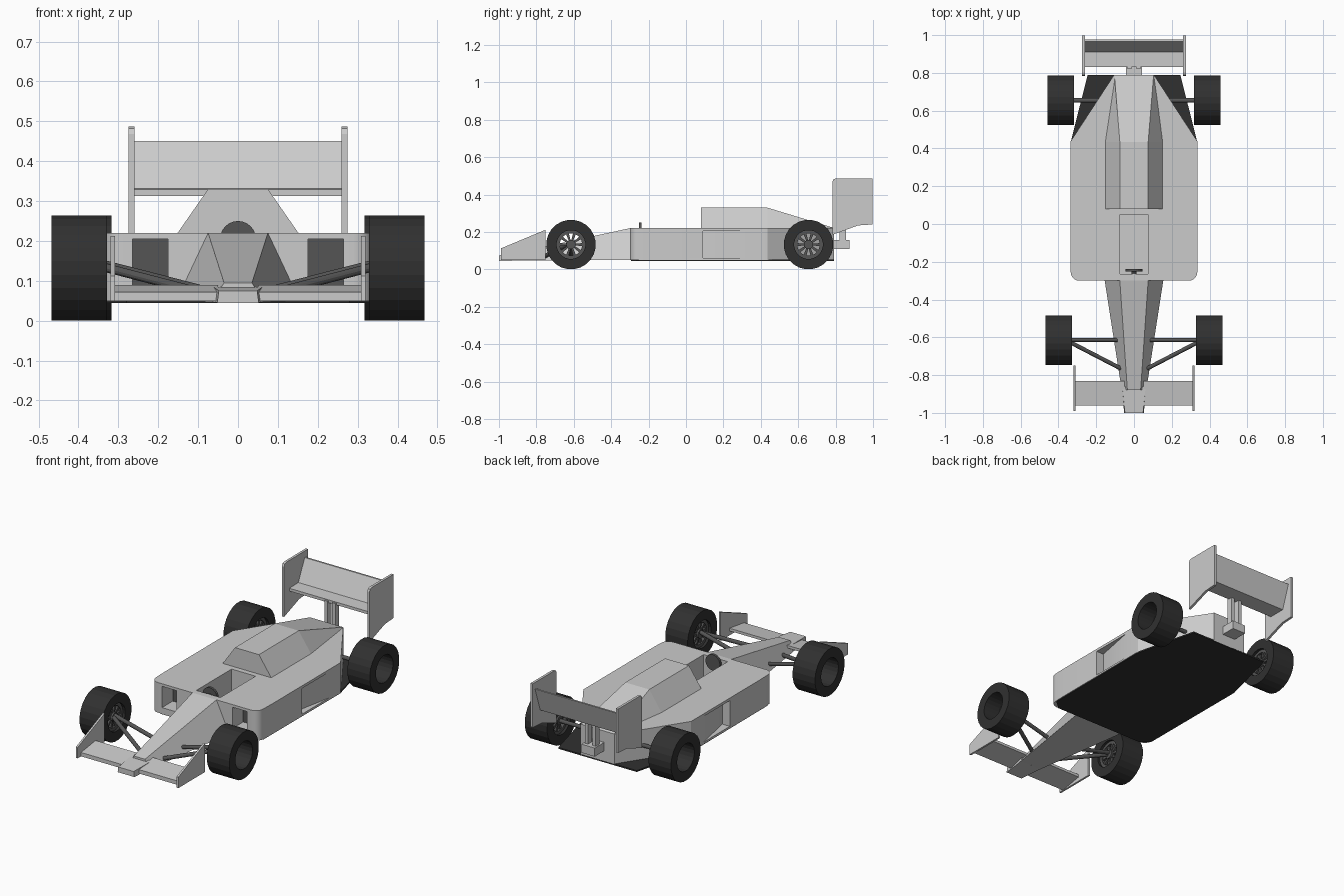
import bpy, bmesh, math
from mathutils import Vector, Matrix

if "Cube" in bpy.data.objects:
    bpy.data.objects.remove(bpy.data.objects["Cube"])


def material(name, v):
    m = bpy.data.materials.new(name)
    m.diffuse_color = (v, v, v, 1)
    m.use_nodes = True
    m.node_tree.nodes["Principled BSDF"].inputs["Base Color"].default_value = m.diffuse_color
    return m


BLACK = material("rubber_black", 0.03)
DARK = material("dark_grey", 0.09)


def finish(name, bm, mat=None):
    bmesh.ops.recalc_face_normals(bm, faces=bm.faces)
    me = bpy.data.meshes.new(name)
    bm.to_mesh(me)
    bm.free()
    ob = bpy.data.objects.new(name, me)
    bpy.context.collection.objects.link(ob)
    if mat:
        me.materials.append(mat)
    return ob


def loft(name, rings, mat=None, wrap=False):
    """Skin equal-length rings of 3D points, capped or wrapped around."""
    bm = bmesh.new()
    vs = [[bm.verts.new(p) for p in r] for r in rings]
    n = len(rings[0])
    pairs = list(zip(vs, vs[1:])) + ([(vs[-1], vs[0])] if wrap else [])
    for a, b in pairs:
        for i in range(n):
            j = (i + 1) % n
            bm.faces.new((a[i], a[j], b[j], b[i]))
    if not wrap:
        bm.faces.new(vs[0])
        bm.faces.new(vs[-1])
    return finish(name, bm, mat)


def plan(name, pts, z0, z1, mat=None):
    return loft(name, [[(x, y, z) for x, y in pts] for z in (z0, z1)], mat)


def side(name, pts, x0, x1, mat=None):
    return loft(name, [[(x, y, z) for y, z in pts] for x in (x0, x1)], mat)


def box(name, x0, x1, y0, y1, z0, z1, mat=None):
    return plan(name, [(x0, y0), (x1, y0), (x1, y1), (x0, y1)], z0, z1, mat)


def trapezoid(y, wb, zb, wt, zt):
    return [(-wb, y, zb), (wb, y, zb), (wt, y, zt), (-wt, y, zt)]


def rod(name, a, b, r, mat=None, n=12):
    a, b = Vector(a), Vector(b)
    bm = bmesh.new()
    rot = (b - a).to_track_quat('Z', 'Y').to_matrix().to_4x4()
    bmesh.ops.create_cone(bm, cap_ends=True, segments=n, radius1=r, radius2=r,
                          depth=(b - a).length,
                          matrix=Matrix.Translation((a + b) / 2) @ rot)
    return finish(name, bm, mat)


def ring(name, x0, x1, cy, cz, ri, ro, n, mat):
    secs = []
    for i in range(n):
        t = 2 * math.pi * (i + 0.5) / n
        secs.append([(x, cy + r * math.cos(t), cz + r * math.sin(t))
                     for x, r in ((x0, ri), (x0, ro), (x1, ro), (x1, ri))])
    return loft(name, secs, mat, wrap=True)


# main body with rounded front corners and tapered tail
half = [(0.335 - 0.045 * (1 - math.sin(t)), -0.255 - 0.045 * math.cos(t) + 0.0)
        for t in [math.pi / 2 * i / 6 for i in range(7)]]
half = half + [(0.337, -0.18), (0.337, 0.435), (0.105, 0.79)]
body = plan("body", half + [(-x, y) for x, y in reversed(half)], 0.05, 0.22)

# openings: cockpit, front inlets, wedge-shaped side outlets
cutters = [box("cockpit_cutter", -0.075, 0.075, -0.265, 0.05, 0.09, 0.3)]
for s in (1, -1):
    cutters.append(box("inlet_cutter", s * 0.175, s * 0.265, -0.35, -0.2, 0.085, 0.205))
    cutters.append(plan("outlet_cutter", [(s * 0.29, 0.09), (s * 0.36, 0.09),
                                          (s * 0.36, 0.33), (s * 0.337, 0.33)], 0.06, 0.205))
bpy.context.view_layer.objects.active = body
for c in cutters:
    m = body.modifiers.new("cut", 'BOOLEAN')
    m.object = c
    m.solver = 'EXACT'
    bpy.ops.object.modifier_apply(modifier=m.name)
    bpy.data.objects.remove(c)
body.select_set(True)
bpy.ops.object.shade_smooth_by_angle(angle=math.radians(25))

# engine cover, nose, nose tip and floor
loft("engine_cover", [trapezoid(0.08, 0.155, 0.215, 0.075, 0.33),
                      trapezoid(0.435, 0.155, 0.215, 0.075, 0.33),
                      trapezoid(0.79, 0.105, 0.21, 0.104, 0.222)])
loft("nose", [trapezoid(-0.30, 0.155, 0.05, 0.075, 0.22),
              trapezoid(-0.88, 0.065, 0.047, 0.035, 0.095)])
loft("nose_tip", [trapezoid(-0.86, 0.066, 0.047, 0.062, 0.085),
                  trapezoid(-1.0, 0.052, 0.045, 0.048, 0.075)])
plan("floor", [(0.28, -0.295), (0.333, -0.25), (0.335, 0.435), (0.245, 0.79),
               (-0.245, 0.79), (-0.335, 0.435), (-0.333, -0.25), (-0.28, -0.295)],
     0.045, 0.053, BLACK)

# steering wheel and column
rod("steering_wheel", (0, -0.252, 0.205), (0, -0.238, 0.205), 0.045, DARK, 24)
rod("steering_column", (0, -0.27, 0.2), (0, -0.25, 0.205), 0.014, DARK)

# rear wing and its mount
side("rear_wing", [(0.83, 0.313), (0.83, 0.329), (0.91, 0.331), (0.967, 0.45),
                   (0.977, 0.45), (0.93, 0.313)], -0.265, 0.265)
box("rear_wing_mount", -0.042, 0.042, 0.78, 0.875, 0.11, 0.158)

for s in (1, -1):
    side("rear_wing_endplate", [(0.783, 0.185), (0.783, 0.468), (0.789, 0.482),
                                (0.803, 0.487), (0.997, 0.487), (0.997, 0.24),
                                (0.92, 0.235)], s * 0.26, s * 0.274)
    box("rear_wing_post", s * 0.014, s * 0.034, 0.82, 0.855, 0.15, 0.325)
    # front wing
    side("front_wing", [(-0.96, 0.05), (-0.96, 0.072), (-0.83, 0.09), (-0.83, 0.075)],
         s * 0.05, s * 0.313)
    side("front_wing_endplate", [(-0.99, 0.05), (-0.99, 0.112), (-0.75, 0.212),
                                 (-0.75, 0.05)], s * 0.309, s * 0.32)
    # dark panels inside the inlets
    box("inlet_panel", s * 0.175, s * 0.265, -0.204, -0.198, 0.085, 0.205, DARK)
    # suspension arms
    for a, b in (((0.34, -0.615, 0.142), (0.08, -0.615, 0.075)),
                 ((0.34, -0.625, 0.135), (0.07, -0.765, 0.065)),
                 ((0.34, 0.655, 0.13), (0.1, 0.655, 0.13))):
        rod("suspension_arm", (s * a[0], a[1], a[2]), (s * b[0], b[1], b[2]), 0.011, DARK)
    # wheels: tyre tube with a spoked rim near the inner face
    for cy, xi in ((-0.615, 0.328), (0.655, 0.317)):
        R = 0.1325
        ring("tyre", s * xi, s * (xi + 0.14), cy, R, 0.077, R, 24, BLACK)
        ring("rim", s * (xi + 0.015), s * (xi + 0.04), cy, R, 0.06, 0.079, 24, DARK)
        rod("hub", (s * (xi + 0.01), cy, R), (s * (xi + 0.045), cy, R), 0.025, DARK, 16)
        for k in range(10):
            t = 2 * math.pi * k / 10
            d = Vector((0, math.cos(t), math.sin(t)))
            e = Vector((0, -d.z, d.y))
            c = Vector((0, cy, R))
            pts = [c + d * r + e * w for r, w in
                   ((0.02, -0.005), (0.02, 0.005), (0.065, 0.008), (0.065, -0.008))]
            loft("spoke", [[(s * x, p.y, p.z) for p in pts]
                           for x in (xi + 0.02, xi + 0.035)], DARK)
